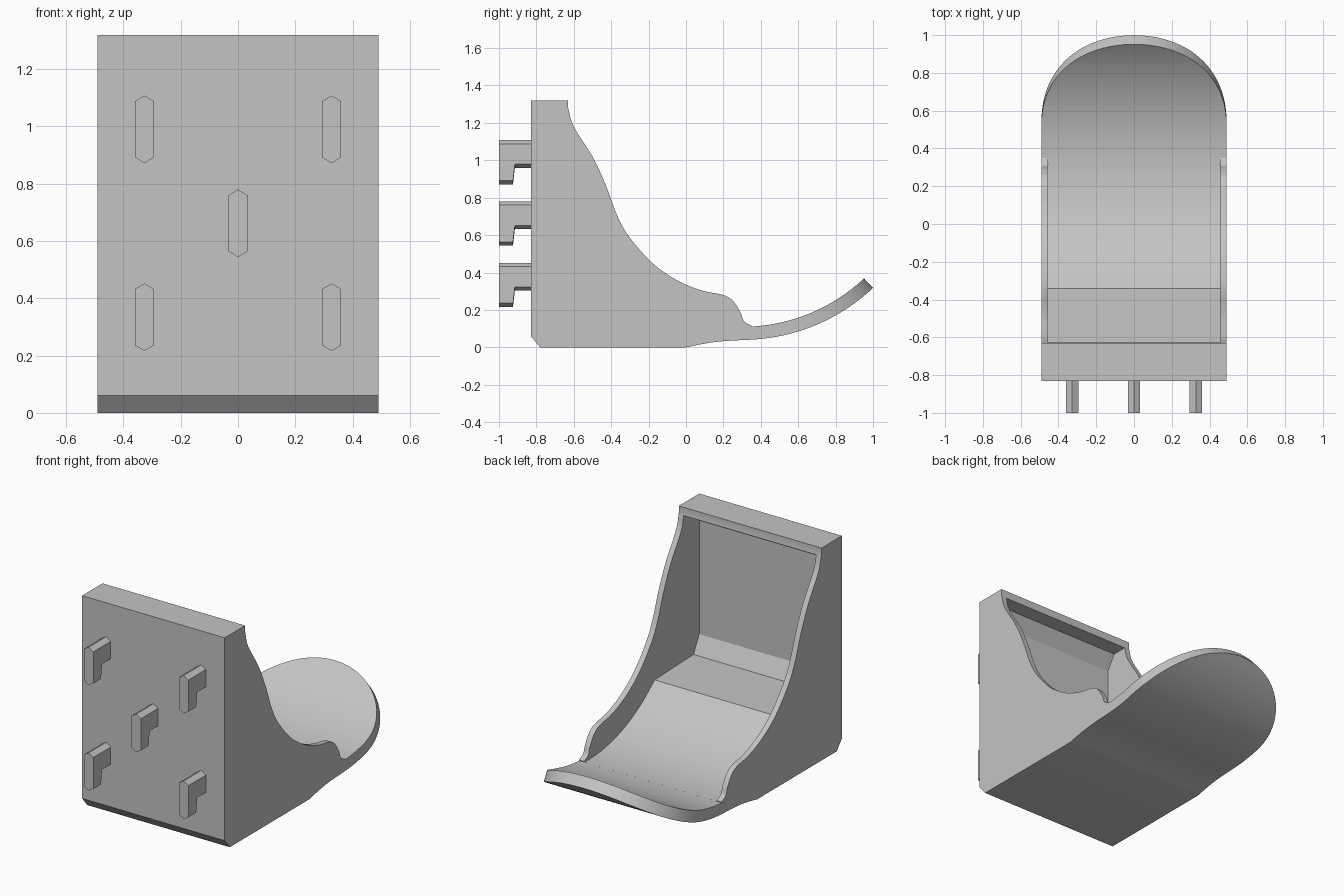
import bpy, bmesh, math
from mathutils import Vector

if "Cube" in bpy.data.objects:
    bpy.data.objects.remove(bpy.data.objects["Cube"], do_unlink=True)

GREY = (0.55, 0.55, 0.55, 1)
mat = bpy.data.materials.new("plain grey")
mat.use_nodes = True
mat.diffuse_color = GREY
mat.node_tree.nodes["Principled BSDF"].inputs["Base Color"].default_value = GREY

HALF = 0.49          # half width of the bin
INNER = 0.455        # half width of the cavity
R_IN, R_OUT = 0.95, 1.02   # floor and underside radii of the scoop
JOIN = math.radians(3)     # where the body hands over to the tray


def arc(radius, angle):
    return (0.3 + radius * math.sin(angle), 1.06 - radius * math.cos(angle))


def smooth_path(points, steps=6):
    # Catmull-Rom curve through a few points
    p = [Vector(q) for q in points]
    p = [2 * p[0] - p[1]] + p + [2 * p[-1] - p[-2]]
    out = []
    for a, b, c, d in zip(p, p[1:], p[2:], p[3:]):
        for i in range(steps):
            t = i / steps
            out.append(tuple(0.5 * (2 * b + (c - a) * t + (2 * a - 5 * b + 4 * c - d) * t ** 2
                                    + (3 * b - a - 3 * c + d) * t ** 3)))
    return out + [tuple(p[-2])]


def loft(name, loops):
    # Skin a row of equal closed loops and cap both ends
    bm = bmesh.new()
    rings = [[bm.verts.new(v) for v in loop] for loop in loops]
    n = len(rings[0])
    for a, b in zip(rings, rings[1:]):
        for i in range(n):
            j = (i + 1) % n
            bm.faces.new((a[i], a[j], b[j], b[i]))
    bm.faces.new(rings[0])
    bm.faces.new(rings[-1])
    bmesh.ops.remove_doubles(bm, verts=bm.verts, dist=1e-5)
    bmesh.ops.recalc_face_normals(bm, faces=bm.faces)
    mesh = bpy.data.meshes.new(name)
    bm.to_mesh(mesh)
    bm.free()
    obj = bpy.data.objects.new(name, mesh)
    bpy.context.collection.objects.link(obj)
    mesh.materials.append(mat)
    return obj


def prism(name, profile, half):
    return loft(name, [[(x, y, z) for y, z in profile] for x in (-half, half)])


def shade(obj):
    bpy.ops.object.select_all(action="DESELECT")
    obj.select_set(True)
    bpy.context.view_layer.objects.active = obj
    bpy.ops.object.shade_smooth_by_angle(angle=math.radians(25))


# Body: side silhouette with the sweeping wall edge
wall_edge = smooth_path([(-0.63, 1.28), (-0.6, 1.18), (-0.5, 1.02), (-0.43, 0.87),
                         (-0.37, 0.71), (-0.31, 0.6), (-0.2, 0.47), (-0.1, 0.39),
                         (0, 0.335), (0.1, 0.3), (0.2, 0.28), (0.25, 0.25),
                         (0.29, 0.19), (0.31, 0.14), arc(R_IN - 0.005, JOIN)])
underside = smooth_path([arc(R_OUT, JOIN), (0.2, 0.033), (0.1, 0.02), (0, 0)])
body = prism("bin_body", [(-0.78, 0), (-0.83, 0.06), (-0.83, 1.32), (-0.63, 1.32)]
             + wall_edge + underside, HALF)

# Cavity: leaves the back plate, top lip, side walls and curved floor
start, stop = math.radians(-42.4), math.radians(10)
floor = [arc(R_IN, start + (stop - start) * i / 24) for i in range(25)]
cutter = prism("cavity_cutter", [(-0.78, 1.18), (-0.78, 0.475), (-0.724, 0.37)] + floor
               + [(floor[-1][0], 1.27), (-0.724, 1.27)], INNER)
cutter.hide_render = True
cut = body.modifiers.new("cavity", "BOOLEAN")
cut.operation = "DIFFERENCE"
cut.solver = "EXACT"
cut.object = cutter
bpy.context.view_layer.objects.active = body
bpy.ops.object.modifier_apply(modifier=cut.name)
bpy.data.objects.remove(cutter, do_unlink=True)
shade(body)

# Tray: curved lip with a rounded end
side, tip = math.radians(14), math.radians(43.3)
stations = [(JOIN + (side - JOIN) * i / 6, HALF) for i in range(6)]
for i in range(33):
    t = math.pi / 2 * i / 32
    stations.append((side + (tip - side) * math.sin(t), max(HALF * math.cos(t), 0.001)))
tray = loft("front_tray", [[(w * s, *arc(r, a)) for s, r in
                            ((-1, R_IN), (1, R_IN), (1, R_OUT), (-1, R_OUT))]
                           for a, w in stations])
shade(tray)


# Hooks: pointed L-shaped pegs on the mounting face
def hook(name, x, z):
    w, point, top = 0.033, 0.02, 0.118
    loops = []
    for y, bottom in ((-1, -0.118), (-0.925, -0.118), (-0.915, -0.03), (-0.83, -0.03)):
        outline = [(0, top), (w, top - point), (w, bottom + point),
                   (0, bottom), (-w, bottom + point), (-w, top - point)]
        loops.append([(x + dx, y, z + dz) for dx, dz in outline])
    loft(name, loops)


for sign, label in ((1, "left"), (-1, "right")):
    hook(f"upper_{label}_hook", sign * 0.327, 0.99)
    hook(f"lower_{label}_hook", sign * 0.327, 0.334)
hook("middle_hook", 0, 0.662)
